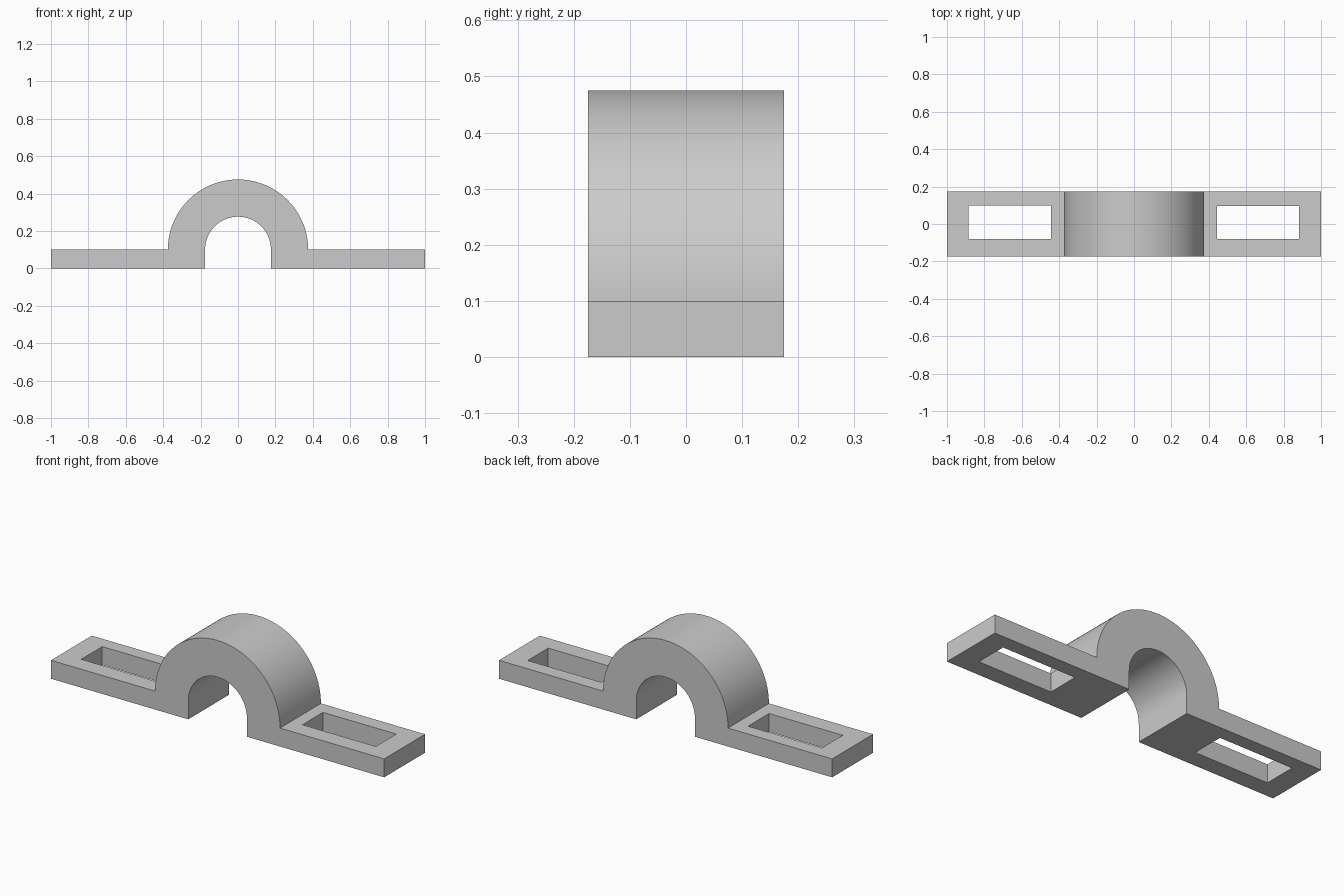
import bpy, bmesh, math

if "Cube" in bpy.data.objects:
    bpy.data.objects.remove(bpy.data.objects["Cube"])

R_OUT, R_IN, THICK, HALF_W = 0.375, 0.176, 0.1, 0.175
SEGS = 64

grey = bpy.data.materials.new("plain grey")
grey.diffuse_color = (0.6, 0.6, 0.6, 1)
grey.use_nodes = True
grey.node_tree.nodes["Principled BSDF"].inputs["Base Color"].default_value = grey.diffuse_color


def arc(radius, start, end):
    """Points (x, z) along an arc centred at the top of the flanges."""
    return [(radius * math.cos(start + (end - start) * i / SEGS),
             THICK + radius * math.sin(start + (end - start) * i / SEGS))
            for i in range(SEGS + 1)]


def extrude_profile(name, points, y0, y1):
    """Extrude a closed x-z outline from y0 to y1."""
    bm = bmesh.new()
    face = bm.faces.new([bm.verts.new((x, y0, z)) for x, z in points])
    ext = bmesh.ops.extrude_face_region(bm, geom=[face])
    verts = [v for v in ext["geom"] if isinstance(v, bmesh.types.BMVert)]
    bmesh.ops.translate(bm, verts=verts, vec=(0, y1 - y0, 0))
    bmesh.ops.recalc_face_normals(bm, faces=bm.faces)
    mesh = bpy.data.meshes.new(name)
    bm.to_mesh(mesh)
    bm.free()
    obj = bpy.data.objects.new(name, mesh)
    bpy.context.collection.objects.link(obj)
    return obj


# Saddle clamp: two flat flanges joined by a half-ring arch
outline = ([(-1, 0), (-1, THICK)] + arc(R_OUT, math.pi, 0)
           + [(1, THICK), (1, 0), (R_IN, 0)] + arc(R_IN, 0, math.pi)
           + [(-R_IN, 0)])
clamp = extrude_profile("saddle_clamp", outline, -HALF_W, HALF_W)
clamp.data.materials.append(grey)

# Slots through the flanges
for side, x0, x1, y1 in (("left", -0.885, -0.443, 0.1), ("right", 0.443, 0.883, 0.096)):
    box = [(x0, -0.1), (x1, -0.1), (x1, 0.2), (x0, 0.2)]
    cutter = extrude_profile(side + "_slot_cutter", box, -0.08, y1)
    cutter.data.materials.append(grey)
    cutter.hide_render = True
    cutter.hide_set(True)
    cut = clamp.modifiers.new(side + "_slot", "BOOLEAN")
    cut.operation, cut.solver, cut.object = "DIFFERENCE", "EXACT", cutter

# Bake the cuts, then smooth the arch while keeping edges sharp
bpy.context.view_layer.objects.active = clamp
clamp.select_set(True)
for mod in list(clamp.modifiers):
    bpy.ops.object.modifier_apply(modifier=mod.name)
bpy.ops.object.shade_smooth_by_angle(angle=math.radians(30))
